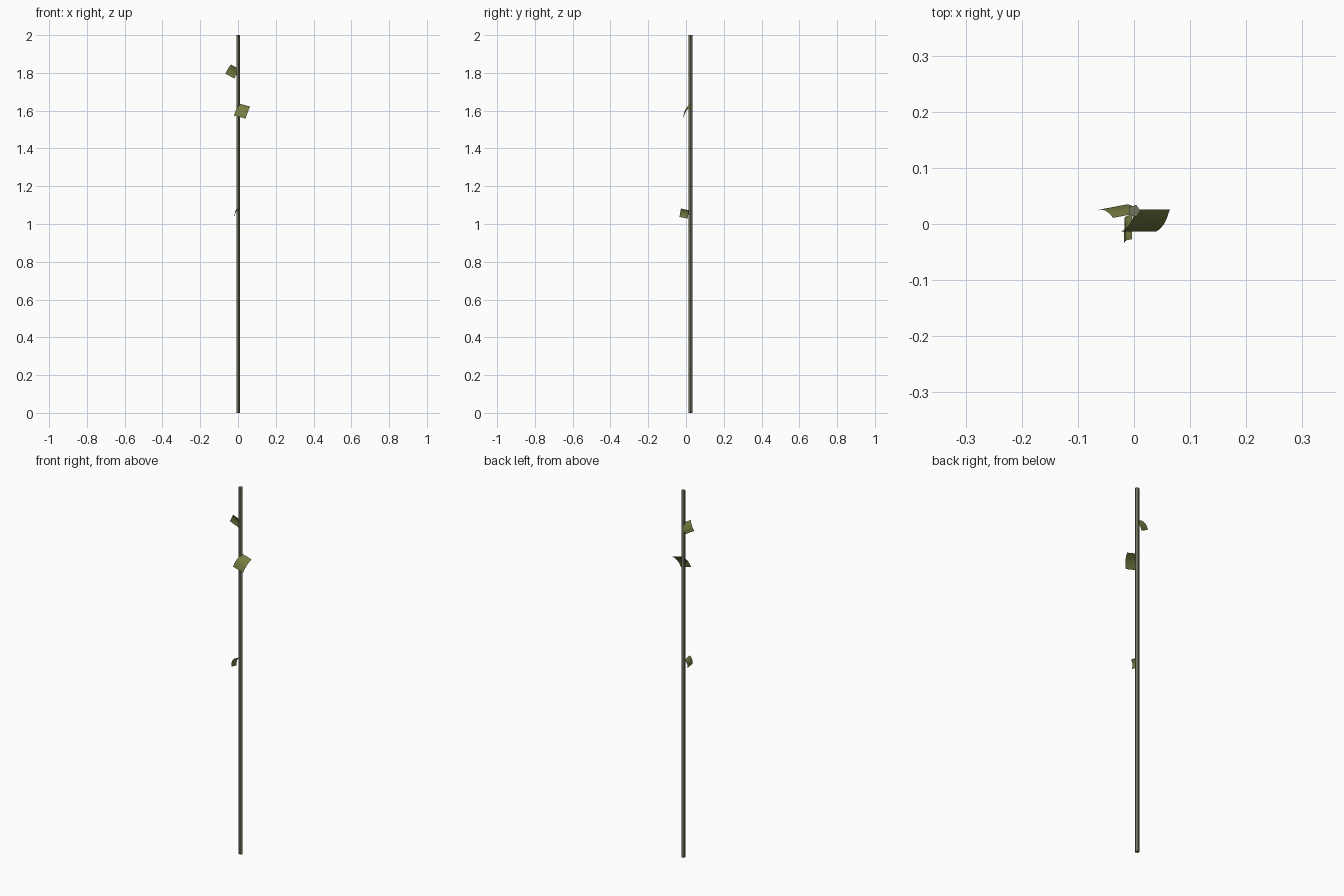
import bpy, bmesh
from mathutils import Vector

if "Cube" in bpy.data.objects:
    bpy.data.objects.remove(bpy.data.objects["Cube"])


def material(name, rgb):
    m = bpy.data.materials.new(name)
    m.diffuse_color = (*rgb, 1)
    m.use_nodes = True
    m.node_tree.nodes["Principled BSDF"].inputs["Base Color"].default_value = m.diffuse_color
    return m


STEM = material("grey olive stem", (0.165, 0.175, 0.115))
LEAF = material("olive leaf", (0.19, 0.21, 0.055))

# Stem: tall five-sided rod with capped ends
bpy.ops.mesh.primitive_cylinder_add(vertices=5, radius=0.0112, depth=2,
                                    location=(0.0005, 0.0235, 1),
                                    rotation=(0, 0, -1.5707963))
stem = bpy.context.object
stem.name = "stem"
stem.data.materials.append(STEM)


def leaf(name, inner_top, outer_top, outer_low, inner_low, bulge, segments=4):
    """Drooping leaf: a strip from top edge to low edge, bowed by bulge."""
    a, b, c, d = (Vector(p) for p in (inner_top, outer_top, outer_low, inner_low))
    bow = Vector(bulge)
    bm = bmesh.new()
    rows = []
    for i in range(segments + 1):
        t = i / segments
        off = bow * (4 * t * (1 - t))
        rows.append((bm.verts.new(a.lerp(d, t) + off),
                     bm.verts.new(b.lerp(c, t) + off)))
    for (p, q), (r, s) in zip(rows, rows[1:]):
        bm.faces.new((p, r, s, q)).smooth = True
    mesh = bpy.data.meshes.new(name)
    bm.to_mesh(mesh)
    bm.free()
    mesh.materials.append(LEAF)
    obj = bpy.data.objects.new(name, mesh)
    bpy.context.collection.objects.link(obj)
    return obj


# Three leaves along the stem, turned to different sides
leaf("front_leaf", (0.004, 0.026, 1.638), (0.064, 0.026, 1.622),
     (0.040, -0.013, 1.558), (-0.022, -0.013, 1.574), (0.001, -0.007, 0.005))
leaf("upper_leaf", (0.010, 0.020, 1.818), (-0.037, 0.011, 1.844),
     (-0.066, 0.024, 1.796), (-0.019, 0.033, 1.770), (-0.001, 0.007, 0.003))
leaf("lower_leaf", (-0.003, 0.017, 1.072), (-0.004, -0.027, 1.082),
     (-0.016, -0.034, 1.037), (-0.016, 0.009, 1.029), (-0.006, 0, 0.003))
